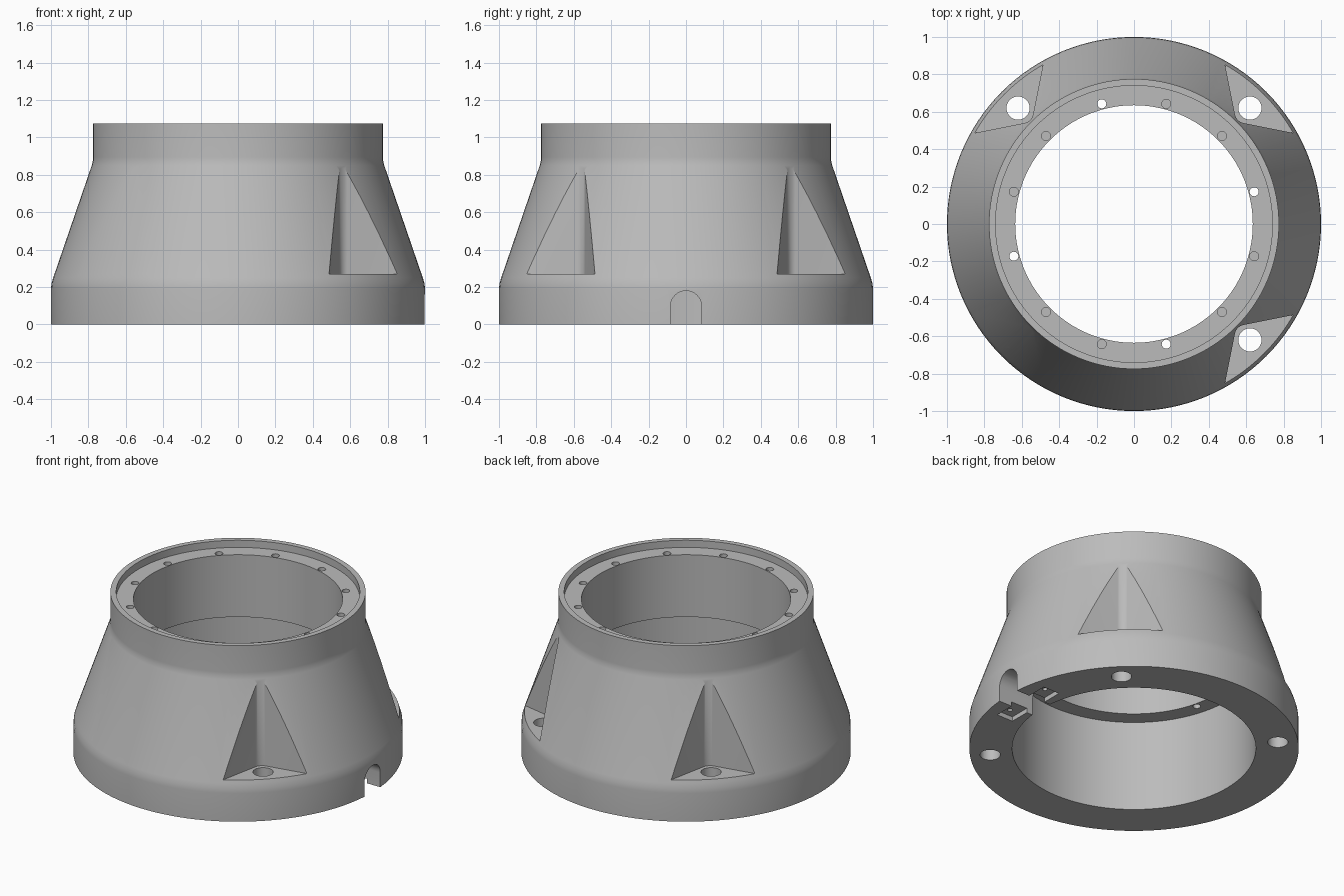
import bpy, bmesh, math
from mathutils import Matrix, Vector

if "Cube" in bpy.data.objects:
    bpy.data.objects.remove(bpy.data.objects["Cube"])

SEGMENTS = 128
grey = bpy.data.materials.new("cast_grey")
grey.diffuse_color = (0.5, 0.5, 0.5, 1)
grey.use_nodes = True
grey.node_tree.nodes["Principled BSDF"].inputs["Base Color"].default_value = grey.diffuse_color


def make_object(name, bm):
    bmesh.ops.recalc_face_normals(bm, faces=bm.faces)
    mesh = bpy.data.meshes.new(name)
    bm.to_mesh(mesh)
    bm.free()
    mesh.materials.append(grey)
    obj = bpy.data.objects.new(name, mesh)
    bpy.context.collection.objects.link(obj)
    return obj


def revolve(name, profile):
    """Closed (radius, height) profile swept around z."""
    bm = bmesh.new()
    rings = []
    for i in range(SEGMENTS):
        a = 2 * math.pi * i / SEGMENTS
        rings.append([bm.verts.new((r * math.cos(a), r * math.sin(a), z)) for r, z in profile])
    n = len(profile)
    for i in range(SEGMENTS):
        a, b = rings[i], rings[(i + 1) % SEGMENTS]
        for j in range(n):
            k = (j + 1) % n
            bm.faces.new((a[j], b[j], b[k], a[k]))
    return make_object(name, bm)


def prism(name, points, low, high, matrix=Matrix()):
    """Outline extruded from low to high along local z."""
    bm = bmesh.new()
    face = bm.faces.new([bm.verts.new((x, y, low)) for x, y in points])
    out = bmesh.ops.extrude_face_region(bm, geom=[face])
    top = [v for v in out["geom"] if isinstance(v, bmesh.types.BMVert)]
    bmesh.ops.translate(bm, verts=top, vec=(0, 0, high - low))
    bm.transform(matrix)
    return make_object(name, bm)


def circle(cx, cy, r, n, start=0.0):
    return [(cx + r * math.cos(start + 2 * math.pi * i / n),
             cy + r * math.sin(start + 2 * math.pi * i / n)) for i in range(n)]


def cut(body, cutter):
    mod = body.modifiers.new("cut", "BOOLEAN")
    mod.operation = "DIFFERENCE"
    mod.solver = "EXACT"
    mod.object = cutter
    bpy.context.view_layer.objects.active = body
    bpy.ops.object.modifier_apply(modifier=mod.name)
    bpy.data.objects.remove(cutter, do_unlink=True)


# Hollow housing: wide foot, tapered body, straight collar, recessed flange
housing = revolve("housing", [
    (0.74, 0), (1.0, 0), (1.0, 0.19), (0.997, 0.22), (0.988, 0.25),
    (0.782, 0.85), (0.776, 0.875), (0.775, 0.895), (0.775, 1.075),
    (0.74, 1.075), (0.74, 1.027), (0.635, 1.027), (0.635, 0.61), (0.74, 0.61)])

# Four corner bolt pockets with rounded inner corner, and their bolt holes
c, r = 0.596, 0.057
arc = [(c + r * math.cos(math.radians(t)), c + r * math.sin(math.radians(t)))
       for t in [191.3 + i * (67.4 / 10) for i in range(11)]]
pocket = [(0.43, 1.135)] + arc + [(1.135, 0.43), (1.3, 1.3)]
for q in range(4):
    turn = Matrix.Rotation(q * math.pi / 2, 4, "Z")
    cut(housing, prism("pocket_cutter", pocket, 0.27, 1.0, turn))
    cut(housing, prism("bolt_cutter", circle(0.62, 0.62, 0.062, 32), -0.1, 0.4, turn))

# Ring of twelve flange holes: every third goes right through, the rest are blind
for i in range(12):
    a = math.radians(15 + 30 * i)
    low = 0.5 if i % 3 == 0 else 0.9
    hole = circle(0.665 * math.cos(a), 0.665 * math.sin(a), 0.024, 20)
    cut(housing, prism("flange_hole_cutter", hole, low, 1.2))

# Arched cable notch through the right side of the foot
w = 0.083
arch = [(-w, -0.1), (w, -0.1)] + [
    (w * math.cos(math.pi * i / 16), 0.097 + w * math.sin(math.pi * i / 16)) for i in range(17)]
side = Matrix(((0, 0, 1, 0), (1, 0, 0, 0), (0, 1, 0, 0), (0, 0, 0, 1)))
cut(housing, prism("notch_cutter", arch, 0.6, 1.2, side))

# Shallow seat under the foot beside the notch, with two small screw holes
seat = [(0.78, -0.22), (0.9, -0.22), (0.9, 0.22), (0.78, 0.22)]
cut(housing, prism("seat_cutter", seat, -0.1, 0.03))
for s in (-1, 1):
    cut(housing, prism("screw_cutter", circle(0.845, 0.165 * s, 0.015, 16), -0.1, 0.12))

# Smooth curved walls, keep machined edges crisp
bpy.ops.object.select_all(action="DESELECT")
housing.select_set(True)
bpy.context.view_layer.objects.active = housing
bpy.ops.object.shade_smooth_by_angle(angle=math.radians(28))
